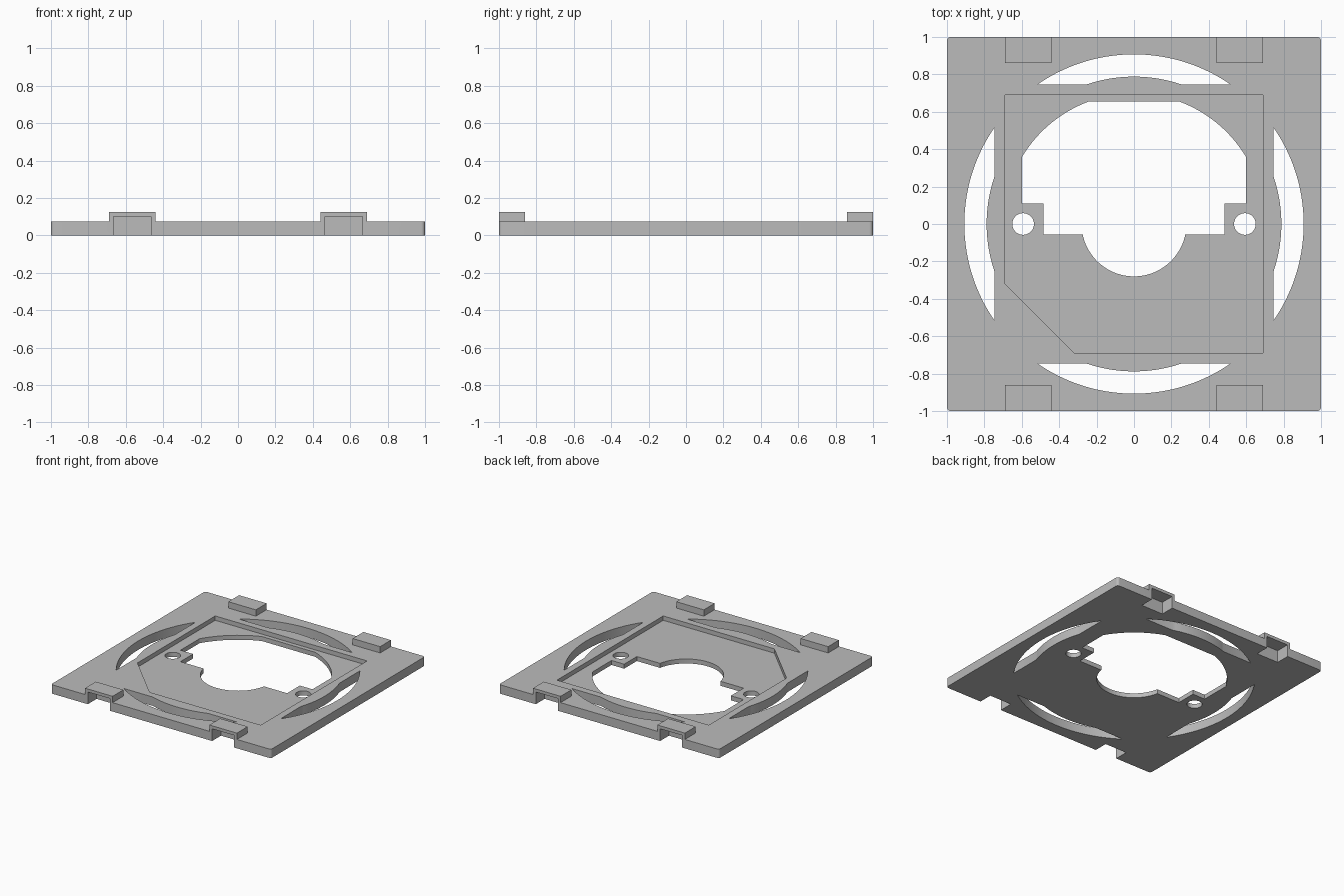
import bpy, bmesh, math

cube = bpy.data.objects.get("Cube")
if cube:
    bpy.data.objects.remove(cube, do_unlink=True)

PLATE_TOP, FLOOR, CLIP_TOP = 0.073, 0.037, 0.125

grey = bpy.data.materials.new("plain grey")
grey.use_nodes = True
GREY = (0.5, 0.5, 0.5, 1)
grey.diffuse_color = GREY
grey.node_tree.nodes["Principled BSDF"].inputs["Base Color"].default_value = GREY


def arc(r, start, end, steps, cx=0, cy=0):
    """Points on an arc, angles in radians."""
    angles = [start + (end - start) * i / steps for i in range(steps + 1)]
    return [(cx + r * math.cos(a), cy + r * math.sin(a)) for a in angles]


def prism(name, outline, z0, z1):
    """Extrude a flat outline from z0 to z1."""
    bm = bmesh.new()
    face = bm.faces.new([bm.verts.new((x, y, z0)) for x, y in outline])
    top = bmesh.ops.extrude_face_region(bm, geom=[face])["geom"]
    verts = [v for v in top if isinstance(v, bmesh.types.BMVert)]
    bmesh.ops.translate(bm, verts=verts, vec=(0, 0, z1 - z0))
    bmesh.ops.recalc_face_normals(bm, faces=bm.faces)
    mesh = bpy.data.meshes.new(name)
    bm.to_mesh(mesh)
    bm.free()
    mesh.materials.append(grey)
    obj = bpy.data.objects.new(name, mesh)
    bpy.context.collection.objects.link(obj)
    return obj


def rect(x0, x1, y0, y1):
    return [(x0, y0), (x1, y0), (x1, y1), (x0, y1)]


def combine(target, tool, operation):
    """Apply a boolean and discard the tool."""
    mod = target.modifiers.new("combine", "BOOLEAN")
    mod.operation, mod.solver, mod.object = operation, "EXACT", tool
    bpy.context.view_layer.objects.active = target
    bpy.ops.object.modifier_apply(modifier=mod.name)
    bpy.data.objects.remove(tool, do_unlink=True)


def cut(outline, z0=-0.1, z1=0.2):
    combine(plate, prism("cutter", outline, z0, z1), "DIFFERENCE")


# Square plate with slightly rounded corners
outline = []
for k, (sx, sy) in enumerate([(1, 1), (-1, 1), (-1, -1), (1, -1)]):
    start = k * math.pi / 2
    outline += arc(0.02, start, start + math.pi / 2, 6, sx * 0.98, sy * 0.98)
plate = prism("mounting_plate", outline, 0, PLATE_TOP)

# Shallow pocket with one chamfered corner
P = 0.69
cut([(P, -P), (P, P), (-P, P), (-P, -0.32), (-0.32, -P)], FLOOR, 0.2)

# Central opening: large clipped circle, stepped shoulders, small half circle
R = 0.698
a_side, a_top = math.acos(0.6 / R), math.asin(0.655 / R)
half = [(0.485, -0.055), (0.485, 0.11), (0.6, 0.11)] + arc(R, a_side, a_top, 20)
a_low = math.asin(0.055 / 0.28)
cut(half + [(-x, y) for x, y in reversed(half)]
    + arc(0.28, math.pi + a_low, 2 * math.pi - a_low, 40))

# Screw holes
for x in (-0.593, 0.593):
    cut(arc(0.058, 0, 2 * math.pi * 31 / 32, 31, x))

# Four crescent slots
E, OUTER, INNER = 0.747, 0.907, 0.788
ao, ai = math.asin(E / OUTER), math.asin(E / INNER)
slot = arc(OUTER, ao, math.pi - ao, 40) + arc(INNER, math.pi - ai, ai, 20)
for k in range(4):
    c, s = round(math.cos(k * math.pi / 2)), round(math.sin(k * math.pi / 2))
    cut([(c * x - s * y, s * x + c * y) for x, y in slot])

# Hollow raised clips on the front and back edges
for sx in (-1, 1):
    for sy in (-1, 1):
        x0, x1 = sorted((sx * 0.44, sx * 0.69))
        y0, y1 = sorted((sy * 0.86, sy * 1.0))
        combine(plate, prism("clip", rect(x0, x1, y0, y1), 0.02, CLIP_TOP), "UNION")
        y0, y1 = sorted((sy * 0.885, sy * 1.1))
        cut(rect(x0 + 0.025, x1 - 0.025, y0, y1), -0.1, 0.1)

# Smooth the arcs, keep the edges sharp
bpy.ops.object.select_all(action="DESELECT")
plate.select_set(True)
bpy.context.view_layer.objects.active = plate
bpy.ops.object.shade_smooth_by_angle(angle=math.radians(25))
